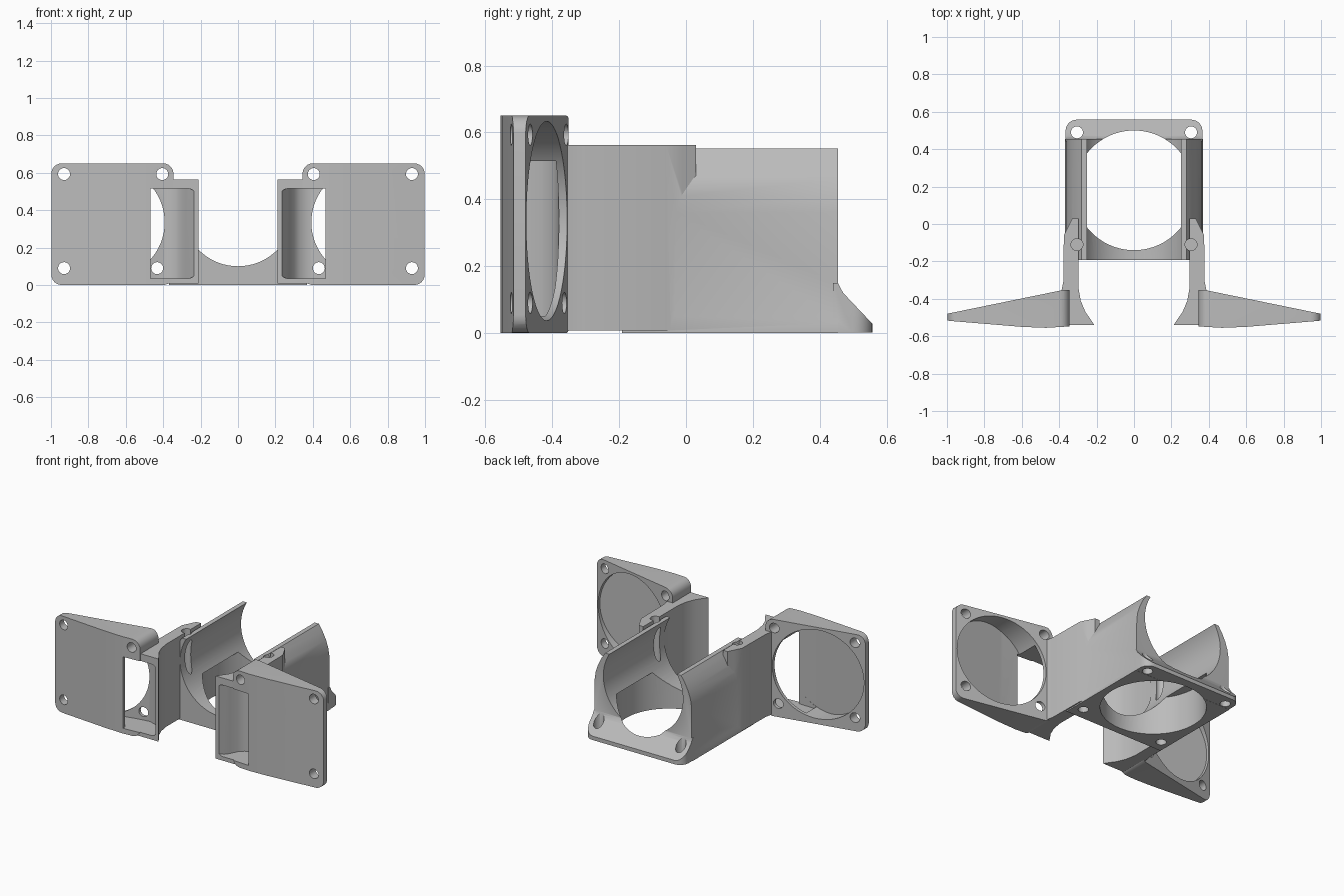
import bpy, bmesh, math

cube = bpy.data.objects.get("Cube")
if cube:
    bpy.data.objects.remove(cube, do_unlink=True)

plastic = bpy.data.materials.new("grey plastic")
plastic.use_nodes = True
GREY = (0.5, 0.5, 0.5, 1)
plastic.diffuse_color = GREY
plastic.node_tree.nodes["Principled BSDF"].inputs["Base Color"].default_value = GREY


def prism(name, pts, axis, lo, hi):
    """Extrude a 2D outline along an axis."""
    place = {"x": lambda a, b, d: (d, a, b),
             "y": lambda a, b, d: (a, d, b),
             "z": lambda a, b, d: (a, b, d)}[axis]
    bm = bmesh.new()
    rings = [[bm.verts.new(place(a, b, d)) for a, b in pts] for d in (lo, hi)]
    bm.faces.new(rings[0])
    bm.faces.new(rings[1])
    n = len(pts)
    for i in range(n):
        j = (i + 1) % n
        bm.faces.new((rings[0][i], rings[0][j], rings[1][j], rings[1][i]))
    bmesh.ops.recalc_face_normals(bm, faces=bm.faces)
    if bm.calc_volume(signed=True) < 0:
        bmesh.ops.reverse_faces(bm, faces=bm.faces)
    mesh = bpy.data.meshes.new(name)
    bm.to_mesh(mesh)
    bm.free()
    mesh.materials.append(plastic)
    ob = bpy.data.objects.new(name, mesh)
    bpy.context.collection.objects.link(ob)
    return ob


def circle(cx, cy, r, n=24):
    return [(cx + r * math.cos(2 * math.pi * i / n),
             cy + r * math.sin(2 * math.pi * i / n)) for i in range(n)]


def rounded(x0, x1, y0, y1, r, n=6):
    pts = []
    corners = [(x1 - r, y1 - r), (x0 + r, y1 - r), (x0 + r, y0 + r), (x1 - r, y0 + r)]
    for k, (cx, cy) in enumerate(corners):
        for i in range(n + 1):
            a = math.pi / 2 * (k + i / n)
            pts.append((cx + r * math.cos(a), cy + r * math.sin(a)))
    return pts


def modify(ob, kind, **settings):
    mod = ob.modifiers.new(kind.title(), kind)
    for key, value in settings.items():
        setattr(mod, key, value)
    bpy.ops.object.select_all(action="DESELECT")
    bpy.context.view_layer.objects.active = ob
    ob.select_set(True)
    bpy.ops.object.modifier_apply(modifier=mod.name)


def volume(mesh):
    bm = bmesh.new()
    bm.from_mesh(mesh)
    result = bm.calc_volume(signed=True)
    bm.free()
    return result


def combine(ob, other, operation="DIFFERENCE"):
    """Boolean that tries a second solver if the first gives an implausible volume."""
    start = ob.data.copy()
    before = volume(start)
    for solver in ("MANIFOLD", "EXACT"):
        try:
            modify(ob, "BOOLEAN", object=other, operation=operation, solver=solver)
        except RuntimeError:
            ob.modifiers.clear()
        after = volume(ob.data)
        if after > before if operation == "UNION" else before * 0.05 < after < before:
            break
        ob.data = start.copy()
    bpy.data.objects.remove(other, do_unlink=True)


# Wedge-shaped fan wing, rounded when seen from the front
wing = prism("fan_wing", rounded(0.345, 0.998, 0, 0.65, 0.055), "y", -0.7, -0.2)
wedge = prism("wedge", [(0.3, -0.545), (0.47, -0.555), (0.6, -0.55), (0.985, -0.518),
                        (1.1, -0.5), (0.99, -0.478), (0.375, -0.352),
                        (0.3, -0.352)], "z", -0.1, 0.8)
combine(wing, wedge, "INTERSECT")

# Arm that sweeps from the outlet back to the central frame
arm = prism("arm", [(0.212, -0.541), (0.225, -0.52), (0.26, -0.47), (0.285, -0.41),
                    (0.297, -0.34), (0.297, 0.03), (0.33, 0.03), (0.35, -0.01),
                    (0.375, -0.06), (0.378, -0.31), (0.39, -0.37),
                    (0.45, -0.40), (0.45, -0.541)], "z", 0.008, 0.563)
combine(wing, arm, "UNION")

# Fan opening, air chamber and front outlet
chamber = prism("chamber", circle(0.69, 0.335, 0.298, 64), "y", -0.7, -0.2)
inside = prism("inside", [(0.35, -0.25), (1.05, -0.25), (1.05, -0.491), (0.6, -0.53),
                          (0.35, -0.535)], "z", -0.1, 0.8)
combine(chamber, inside, "INTERSECT")
combine(wing, chamber)
outlet = prism("outlet", rounded(0.226, 0.62, 0.035, 0.515, 0.04), "y", -0.7, -0.3)
channel = prism("channel", [(0.22, -0.65), (0.468, -0.65), (0.468, -0.533), (0.6, -0.528),
                            (0.6, -0.42), (0.47, -0.392), (0.39, -0.38),
                            (0.33, -0.40), (0.30, -0.43), (0.275, -0.48),
                            (0.23, -0.55)], "z", -0.1, 0.8)
combine(outlet, channel, "INTERSECT")
combine(wing, outlet)

# Screw holes of the wing
for x, z in ((0.93, 0.09), (0.93, 0.593), (0.405, 0.593), (0.432, 0.09)):
    combine(wing, prism("screw", circle(x, z, 0.032), "y", -0.7, -0.2))
modify(wing, "MIRROR")

# Central frame: shell with leaning tops
half = [(0.368, 0.0), (0.368, 0.03), (0.362, 0.05), (0.36, 0.36), (0.352, 0.41),
        (0.335, 0.46), (0.31, 0.51), (0.282, 0.552)]
frame = prism("central_frame", half + [(-x, z) for x, z in reversed(half)],
              "y", -0.192, 0.455)

# Sloping rear flange with rounded corners
flange = prism("rear_flange", [(0.44, 0.001), (0.56, 0.001), (0.56, 0.025), (0.47, 0.12),
                               (0.454, 0.15), (0.44, 0.15)], "x", -0.38, 0.38)
corners = prism("corners", rounded(-0.366, 0.366, 0.1, 0.558, 0.06), "z", -0.1, 0.3)
combine(flange, corners, "INTERSECT")
combine(frame, flange, "UNION")
combine(frame, wing, "UNION")

# Lengthwise bore, floor opening and upright screw holes
combine(frame, prism("bore", circle(0, 0.396, 0.296, 72), "y", -0.3, 0.7))
combine(frame, prism("floor_hole", circle(0, 0.18, 0.32, 72), "z", -0.1, 0.25))
for side in (-1, 1):
    for y, lo, hi in ((0.49, -0.1, 0.8), (-0.11, -0.1, 0.06), (-0.11, 0.09, 0.8)):
        combine(frame, prism("screw", circle(side * 0.305, y, 0.032), "z", lo, hi))

frame.name = "fan_duct_mount"
bpy.ops.object.select_all(action="DESELECT")
bpy.context.view_layer.objects.active = frame
frame.select_set(True)
bpy.ops.object.shade_smooth_by_angle(angle=math.radians(30))
